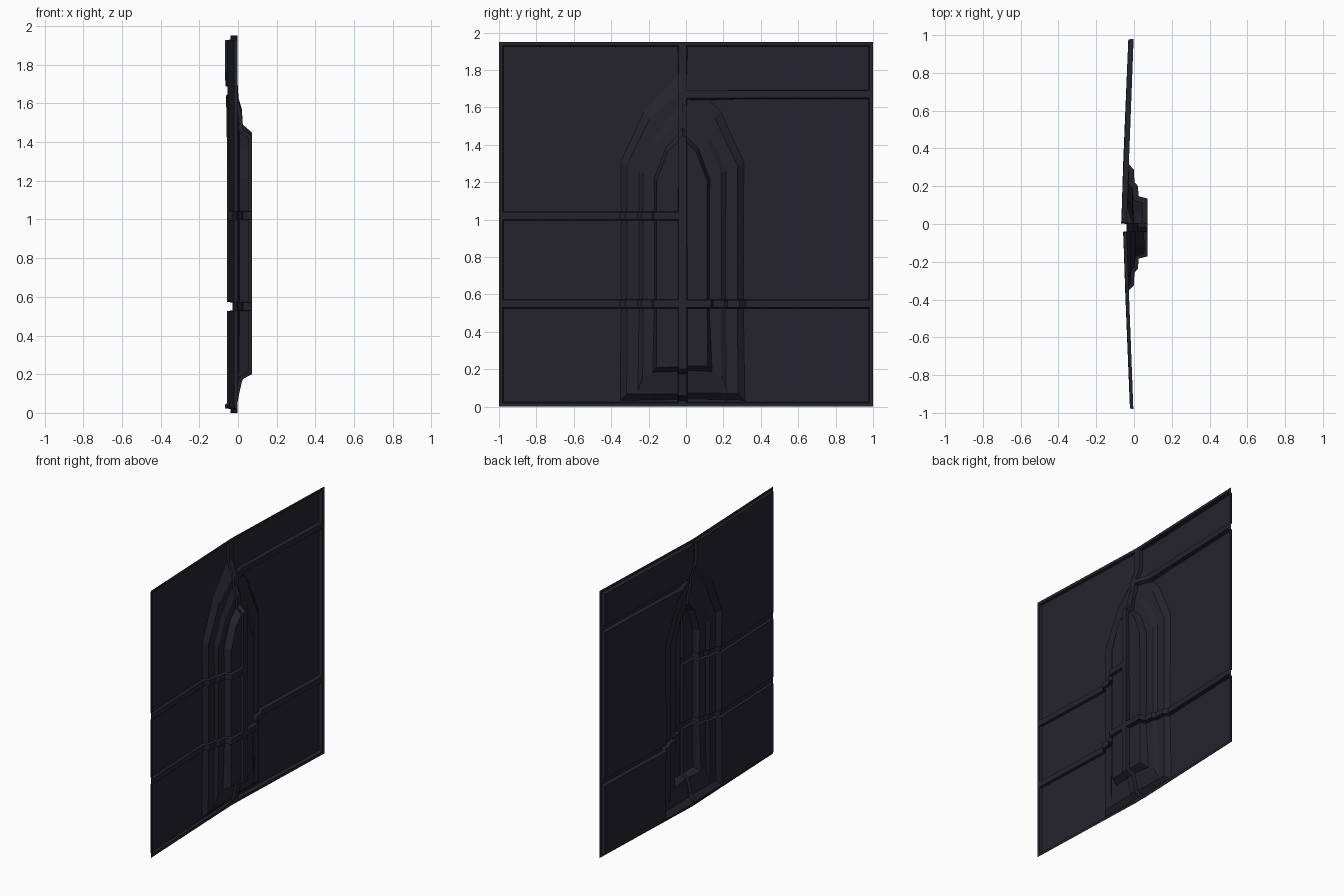
import bpy
import bmesh
from mathutils import Vector

cube = bpy.data.objects.get("Cube")
if cube:
    bpy.data.objects.remove(cube, do_unlink=True)

MID = -0.018          # y of the central rib and of the shallow fold
HEIGHT = 1.95


def fold(y):
    """Shallow V of the wall sheet."""
    return -0.04 + 0.038 * abs(y - MID)


def arch(half, bottom, shoulder, mid_half, mid_z, apex, x=None):
    """Counter-clockwise pointed arch outline; x=None lies on the wall."""
    outline = [(0, bottom), (half, bottom), (half, shoulder), (mid_half, mid_z), (0, apex),
               (-mid_half, mid_z), (-half, shoulder), (-half, bottom)]
    return [Vector((fold(y + MID) if x is None else x, y + MID, z)) for y, z in outline]


# Wall outline followed by the stepped arches, from the wall to the raised centre
wall = [Vector((fold(y), y, z)) for y, z in
        [(MID, 0), (1, 0), (1, 1.3), (1, HEIGHT), (MID, HEIGHT),
         (-1, HEIGHT), (-1, 1.3), (-1, 0)]]
rings = [
    wall,
    arch(0.335, 0.03, 1.31, 0.21, 1.58, 1.80),
    arch(0.305, 0.06, 1.29, 0.18, 1.55, 1.69, 0.0),
    arch(0.24, 0.08, 1.26, 0.155, 1.45, 1.63, 0.002),
    arch(0.22, 0.16, 1.25, 0.14, 1.42, 1.57, 0.02),
    arch(0.165, 0.175, 1.22, 0.10, 1.39, 1.49, 0.025),
    arch(0.153, 0.20, 1.21, 0.09, 1.375, 1.45, 0.072),
]

bm = bmesh.new()
loops = [[bm.verts.new(p) for p in ring] for ring in rings]
for outer, inner in zip(loops, loops[1:]):
    for i in range(len(outer)):
        j = (i + 1) % len(outer)
        bm.faces.new((outer[i], outer[j], inner[j], inner[i]))
bm.faces.new(loops[-1])
bm.normal_update()


def cut(axis, value, side=None):
    """Cut the sheet along a line, on one side of the central rib if given."""
    faces = [f for f in bm.faces
             if side is None or (f.calc_center_median().y - MID) * side > 0]
    edges = {e for f in faces for e in f.edges}
    verts = {v for f in faces for v in f.verts}
    normal = Vector((0, 0, 0))
    normal[axis] = 1
    bmesh.ops.bisect_plane(bm, geom=list(verts) + list(edges) + faces, dist=1e-5,
                           plane_co=normal * value, plane_no=normal)


# Rib edges: a border, a central rib, and cross ribs that differ on each side
EDGE_Y = (0.022, 0.98)
BANDS = {
    1: [(0.02, 0.53), (0.57, 1.65), (1.69, 1.93)],
    -1: [(0.02, 0.53), (0.57, 1.0), (1.04, 1.93)],
}
DEPTH = {1: 0.028, -1: 0.018}
cut(1, MID)
for side in (1, -1):
    cut(1, MID + side * EDGE_Y[0], side)
    cut(1, side * EDGE_Y[1], side)
    for band in BANDS[side]:
        for z in band:
            cut(2, z, side)

# Sink every panel between the ribs
for side in (1, -1):
    for low, high in BANDS[side]:
        panel = []
        for f in bm.faces:
            c = f.calc_center_median()
            if (c.y - MID) * side > EDGE_Y[0] and c.y * side < EDGE_Y[1] and low < c.z < high:
                panel.append(f)
        bm.normal_update()
        bmesh.ops.inset_region(bm, faces=panel, thickness=0.004, depth=-DEPTH[side],
                               use_even_offset=True, use_boundary=True)

bm.normal_update()
mesh = bpy.data.meshes.new("arched_wall_panel")
bm.to_mesh(mesh)
bm.free()

# Dark slate colour
slate = bpy.data.materials.new("dark_slate")
slate.use_nodes = True
colour = (0.018, 0.017, 0.027, 1)
slate.diffuse_color = colour
slate.node_tree.nodes["Principled BSDF"].inputs["Base Color"].default_value = colour
mesh.materials.append(slate)

panel_object = bpy.data.objects.new("arched_wall_panel", mesh)
bpy.context.collection.objects.link(panel_object)
